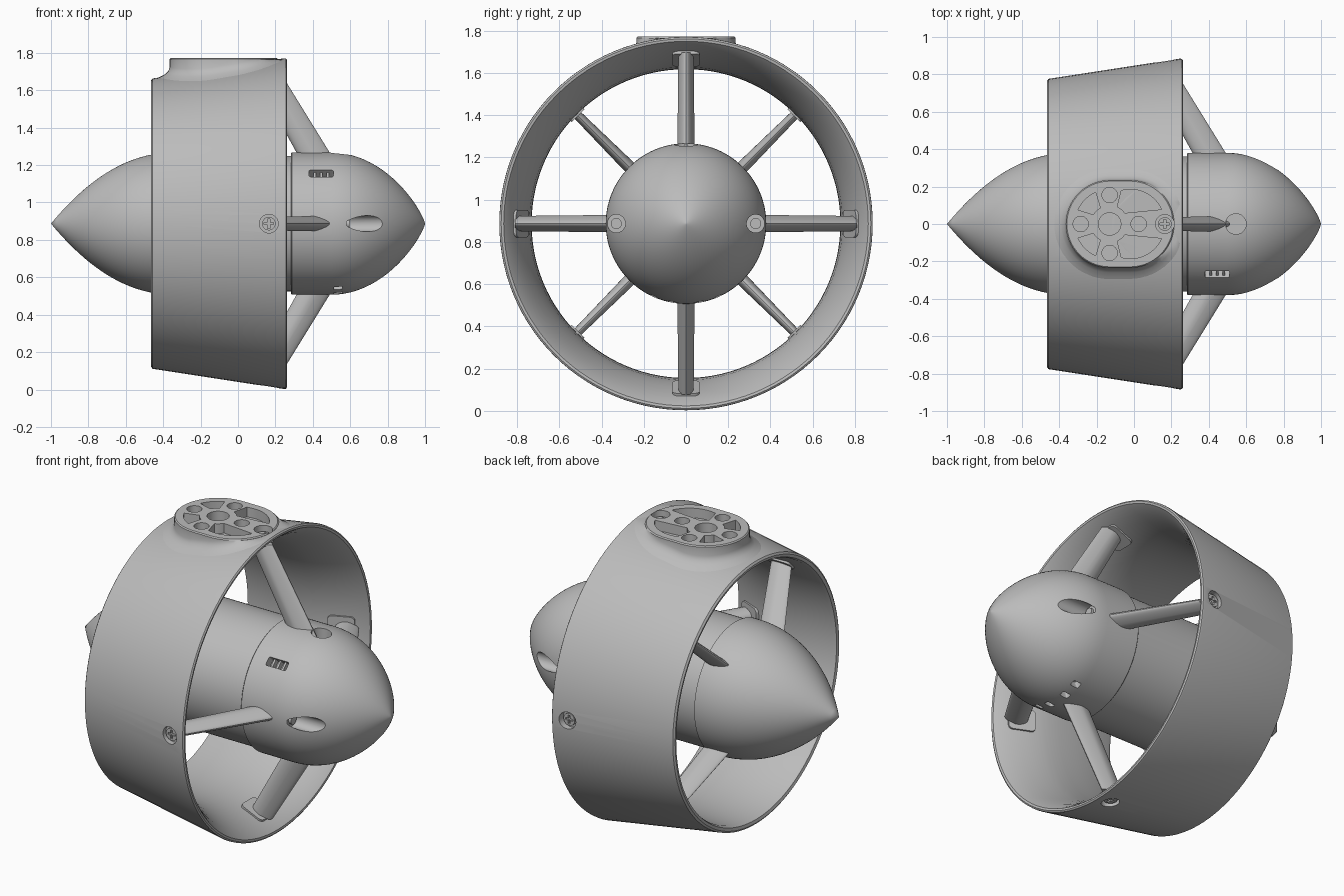
import bpy, bmesh
from math import sin, cos, pi, radians, sqrt
from mathutils import Matrix, Vector

if "Cube" in bpy.data.objects:
    bpy.data.objects.remove(bpy.data.objects["Cube"])

CZ = 0.887      # height of the rotation axis
SEG = 112
parts = []

grey = bpy.data.materials.new("plain_grey")
grey.use_nodes = True
grey.diffuse_color = (0.5, 0.5, 0.5, 1)
grey.node_tree.nodes["Principled BSDF"].inputs["Base Color"].default_value = (0.5, 0.5, 0.5, 1)


def finish(name, bm, cutter=False):
    bmesh.ops.remove_doubles(bm, verts=bm.verts, dist=1e-5)
    bmesh.ops.recalc_face_normals(bm, faces=bm.faces)
    me = bpy.data.meshes.new(name)
    bm.to_mesh(me)
    bm.free()
    ob = bpy.data.objects.new(name, me)
    bpy.context.collection.objects.link(ob)
    if cutter:
        ob.hide_render = True
    else:
        me.materials.append(grey)
        parts.append(ob)
    return ob


def loft(name, rings, caps=True, loop=False, cutter=False):
    """Skin a list of equally long point rings."""
    bm = bmesh.new()
    rows = [[bm.verts.new(p) for p in ring] for ring in rings]
    n = len(rows[0])
    pairs = list(zip(rows, rows[1:])) + ([(rows[-1], rows[0])] if loop else [])
    for a, b in pairs:
        for i in range(n):
            j = (i + 1) % n
            bm.faces.new((a[i], a[j], b[j], b[i]))
    if caps:
        bm.faces.new(rows[0])
        bm.faces.new(rows[-1])
    return finish(name, bm, cutter)


def lathe(name, profile, loop=False):
    """Revolve (x, radius) points around the long axis."""
    rings = [[(x, r * cos(2 * pi * i / SEG), CZ + r * sin(2 * pi * i / SEG))
              for i in range(SEG)] for x, r in profile]
    return loft(name, rings, False, loop)


def around(deg, x=0, r=0):
    """Frame on the axis: local z radial, local y tangential, 0 = top."""
    return Matrix.Translation((0, 0, CZ)) @ Matrix.Rotation(radians(deg), 4, 'X') @ Matrix.Translation((x, 0, r))


def box(name, size, mat, bevel=0, cutter=False):
    bm = bmesh.new()
    bmesh.ops.create_cube(bm, size=1, matrix=Matrix.Diagonal((*size, 1)))
    if bevel:
        edges = [e for e in bm.edges if abs((e.verts[0].co - e.verts[1].co).z) > 1e-4]
        bmesh.ops.bevel(bm, geom=edges, offset=bevel, segments=4, profile=0.5, affect='EDGES')
    bm.transform(mat)
    return finish(name, bm, cutter)


def cyl(name, r, depth, mat, cutter=False):
    bm = bmesh.new()
    bmesh.ops.create_cone(bm, cap_ends=True, segments=32, radius1=r, radius2=r, depth=depth, matrix=mat)
    return finish(name, bm, cutter)


def cut(ob, cutters):
    for c in cutters:
        m = ob.modifiers.new("cut", 'BOOLEAN')
        m.object, m.operation, m.solver = c, 'DIFFERENCE', 'EXACT'
    dg = bpy.context.evaluated_depsgraph_get()
    me = bpy.data.meshes.new_from_object(ob.evaluated_get(dg))
    ob.modifiers.clear()
    ob.data = me


def drop(cutters):
    for c in cutters:
        bpy.data.objects.remove(c)


def outer(x):
    return 0.775 + (x + 0.465) * 0.152


# Hub: tail cone, recessed middle, nose
N = 22
tail = [(-1 + 0.66 * i / N, 0.38 * (1 - (1 - i / N) ** 2.1)) for i in range(N + 1)]
lathe("tail_cone", tail + [(-0.32, 0.38), (-0.32, 0)])
lathe("motor_body", [(-0.33, 0), (-0.33, 0.362), (0.29, 0.362), (0.29, 0)])
nose_curve = [(0.5 + 0.5 * sin(pi / 2 * i / N), 0.38 * cos(pi / 2 * i / N) ** 1.6) for i in range(N)]
nose = lathe("nose", [(0.284, 0), (0.284, 0.376), (0.288, 0.38)] + nose_curve + [(1, 0)])

# Nose openings: two axial screw pockets, side slot, vents, top pocket
turn = Matrix.Rotation(pi / 2, 4, 'Y')
cuts = []
for s in (-1, 1):
    cuts.append(cyl("pocket", 0.043, 0.5, Matrix.Translation((0.83, s * 0.33, CZ)) @ turn, True))
cuts.append(box("slot", (0.13, 0.05, 0.1), around(45, 0.445, 0.38), 0.008, True))
for deg in (156, 170, 190, 204):
    cuts.append(box("vent", (0.05, 0.035, 0.1), around(deg, 0.535, 0.38), 0.008, True))
cuts.append(cyl("top_pocket", 0.055, 0.2, around(0, 0.545, 0.40), True))
cut(nose, cuts)
drop(cuts)
for s in (-1, 1):
    cyl("nose_screw", 0.026, 0.02, Matrix.Translation((0.585, s * 0.33, CZ)) @ turn)
for k in (-1, 0, 1):
    box("slot_rib", (0.012, 0.05, 0.03), around(45, 0.445 + k * 0.035, 0.348))

# Duct with flared intake
duct = lathe("duct", [
    (-0.465, 0.765), (-0.457, 0.776), (0.245, 0.884), (0.256, 0.883), (0.262, 0.875),
    (0.26, 0.863), (0.245, 0.85), (0.2, 0.82), (0.15, 0.795), (0.1, 0.774), (0.04, 0.754),
    (-0.02, 0.741), (-0.1, 0.733), (-0.2, 0.731), (-0.44, 0.74), (-0.46, 0.748)], loop=True)

# Mounting pad on top, blended into the duct
MX = -0.13


def stadium(off, lift, top=None):
    ring = []
    for cx, start in ((-0.02, -90), (MX, 90)):
        for i in range(33):
            a = radians(start + 180 * i / 32)
            x = min(cx + (0.235 + off) * cos(a), 0.25)
            y = (0.235 + off) * sin(a)
            z = CZ + sqrt(outer(x) ** 2 - y * y) + lift
            ring.append((x, y, min(z, 1.765) if top is None else top))
    return ring


mount = loft("mounting_pad", [stadium(0.08, -0.006), stadium(0.05, 0.003), stadium(0.025, 0.012),
                              stadium(0.008, 0.026), stadium(0, 0.045),
                              stadium(0, 0, 1.766), stadium(-0.006, 0, 1.772)])


def arc(cx, r, a0, a1, sy):
    pts = [radians(a0 + (a1 - a0) * i / 12) for i in range(13)]
    return [(cx + r * cos(a), sy * r * sin(a)) for a in pts]


FLOOR = 1.715
cuts = [cyl("bore", r, 0.2, Matrix.Translation((MX + x, y, FLOOR + 0.1)), True)
        for r, x, y in ((0.06, 0, 0), (0.041, 0.155, 0), (0.041, -0.155, 0), (0.041, 0, 0.155), (0.041, 0, -0.155))]
for s in (-1, 1):
    shapes = (arc(MX, 0.185, 114, 156, s) + arc(MX, 0.1, 150, 120, s),
              arc(-0.02, 0.185, 25, 105, s) + arc(MX, 0.1, 66, 36, s))
    for shape in shapes:
        cuts.append(loft("web_pocket", [[(x, y, z) for x, y in shape] for z in (FLOOR, 1.9)], cutter=True))

# Countersunk screw holes at the four front struts
for k in range(4):
    cuts.append(cyl("screw_bore", 0.05, 0.12, around(90 * k, 0.165, 0.897), True))
cut(mount, cuts[:10])
cut(duct, cuts)
drop(cuts)
for k in range(4):
    head = cyl("screw_head", 0.036, 0.03, around(90 * k, 0.165, 0.84))
    cross = [box("cross", s, around(90 * k, 0.165, 0.855), 0, True)
             for s in ((0.05, 0.012, 0.02), (0.012, 0.05, 0.02))]
    cut(head, cross)
    drop(cross)


# Struts: swept blades, front four upright, rear four diagonal
def strut(name, deg, stations):
    rings = []
    for r, cx, chord, thick in stations:
        ring = []
        for i in range(28):
            t = 2 * pi * i / 28
            taper = 1 - 0.4 * max(0, cos(t)) if cx > 0 else 1 - 0.4 * max(0, -cos(t))
            p = Vector((cx + chord / 2 * cos(t), thick / 2 * sin(t) * taper, r))
            ring.append(around(deg) @ p)
        rings.append(ring)
    loft(name, rings)


for k in range(4):
    strut("front_strut", 90 * k, ((0.34, 0.425, 0.18, 0.082), (0.81, 0.15, 0.15, 0.072)))
    box("front_strut_foot", (0.15, 0.13, 0.03), around(90 * k, 0.125, 0.787) @ Matrix.Rotation(radians(-24), 4, 'Y'), 0.025)
    strut("rear_strut", 45 + 90 * k, ((0.33, -0.395, 0.16, 0.062), (0.755, -0.255, 0.13, 0.042)))
    box("rear_strut_foot", (0.15, 0.085, 0.02), around(45 + 90 * k, -0.255, 0.732), 0.02)

# Smooth shading with sharp edges kept
for ob in parts:
    ob.data.shade_smooth()
    ob.data.set_sharp_from_angle(angle=radians(32))
